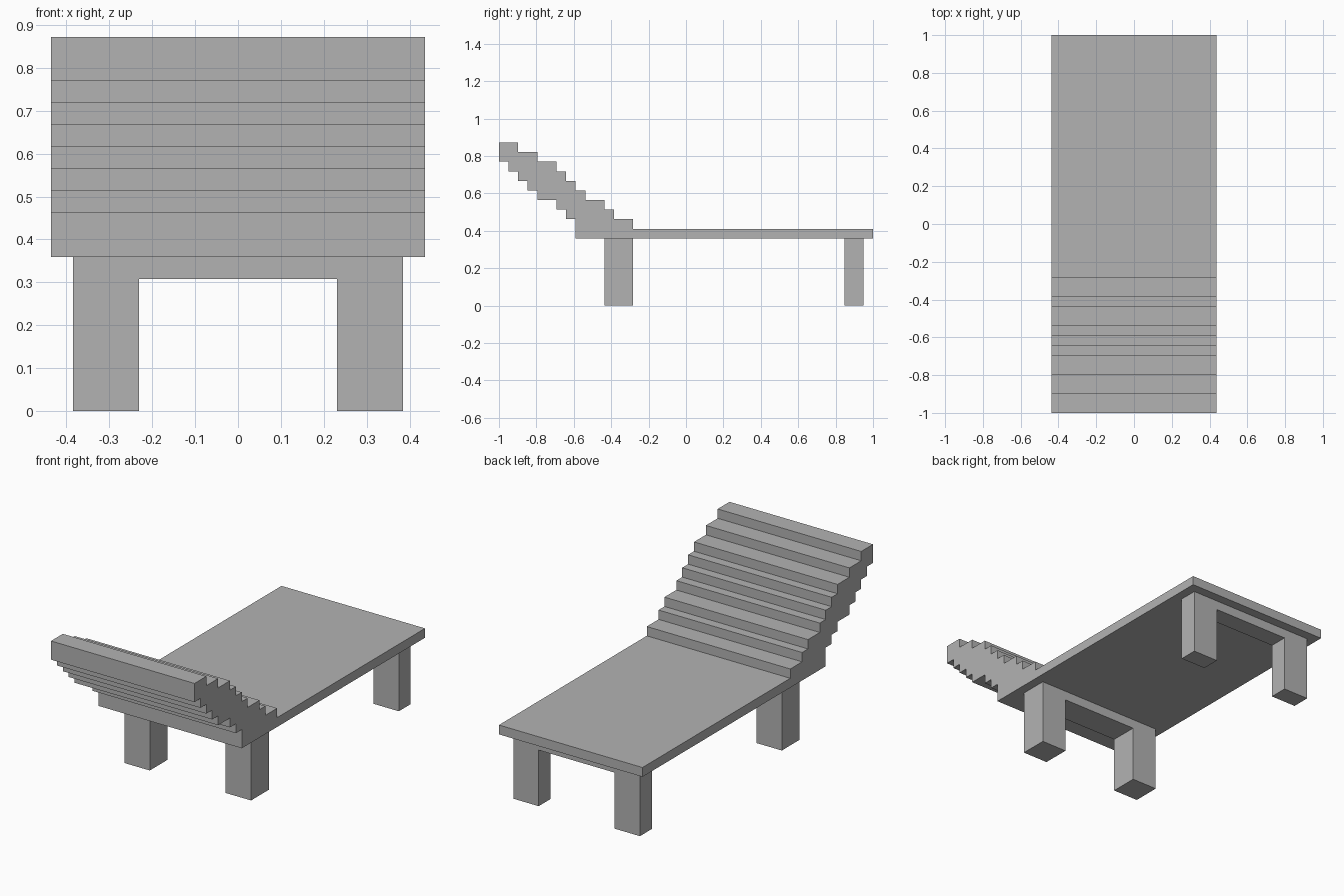
import bpy
import bmesh

cube = bpy.data.objects.get("Cube")
if cube:
    bpy.data.objects.remove(cube, do_unlink=True)

U = 2 / 39  # one block of the stepped grid

grey = bpy.data.materials.new("grey")
grey.use_nodes = True
colour = (0.45, 0.45, 0.45, 1)
grey.diffuse_color = colour
grey.node_tree.nodes["Principled BSDF"].inputs["Base Color"].default_value = colour


def extrude(name, outline, axis, start, end):
    """Extrude an outline given in blocks along x (outline y, z) or y (outline x, z)."""
    bm = bmesh.new()
    verts = []
    for a, z in outline:
        co = (start, a, z) if axis == "x" else (a, start, z)
        verts.append(bm.verts.new([c * U for c in co]))
    face = bm.faces.new(verts)
    side = bmesh.ops.extrude_face_region(bm, geom=[face])["geom"]
    moved = [v for v in side if isinstance(v, bmesh.types.BMVert)]
    d = (end - start) * U
    bmesh.ops.translate(bm, verts=moved, vec=(d, 0, 0) if axis == "x" else (0, d, 0))
    bmesh.ops.recalc_face_normals(bm, faces=bm.faces)
    mesh = bpy.data.meshes.new(name)
    bm.to_mesh(mesh)
    bm.free()
    mesh.materials.append(grey)
    obj = bpy.data.objects.new(name, mesh)
    bpy.context.collection.objects.link(obj)


def stairs(y, z, steps):
    """Staircase points: each step is a rise followed by a run towards the front."""
    points = []
    for rise, run in steps:
        z += rise
        points.append((y, z))
        y -= run
        points.append((y, z))
    return points


# Flat bed and stepped backrest as one side profile
upper = stairs(-5.5, 8, [(1, 2), (1, 1), (1, 2), (1, 1), (1, 1), (1, 1), (1, 2), (1, 2), (1, 2)])
lower = stairs(-11.5, 7, [(2, 1), (1, 1), (1, 2), (1, 1), (1, 1), (1, 1), (1, 1)])
bed = [(19.5, 7), (19.5, 8), (-5.5, 8)] + upper + lower[::-1] + [(-11.5, 7)]
extrude("bed_and_backrest", bed, "x", -8.5, 8.5)

# Leg pairs joined by a crossbar, as an arch seen from the front
half = [(4.5, 6), (4.5, 0), (7.5, 0), (7.5, 7)]
arch = half + [(-x, z) for x, z in reversed(half)]
for name, start, end in (("front_legs", -8.5, -5.5), ("back_legs", 16.5, 18.5)):
    extrude(name, arch, "y", start, end)
